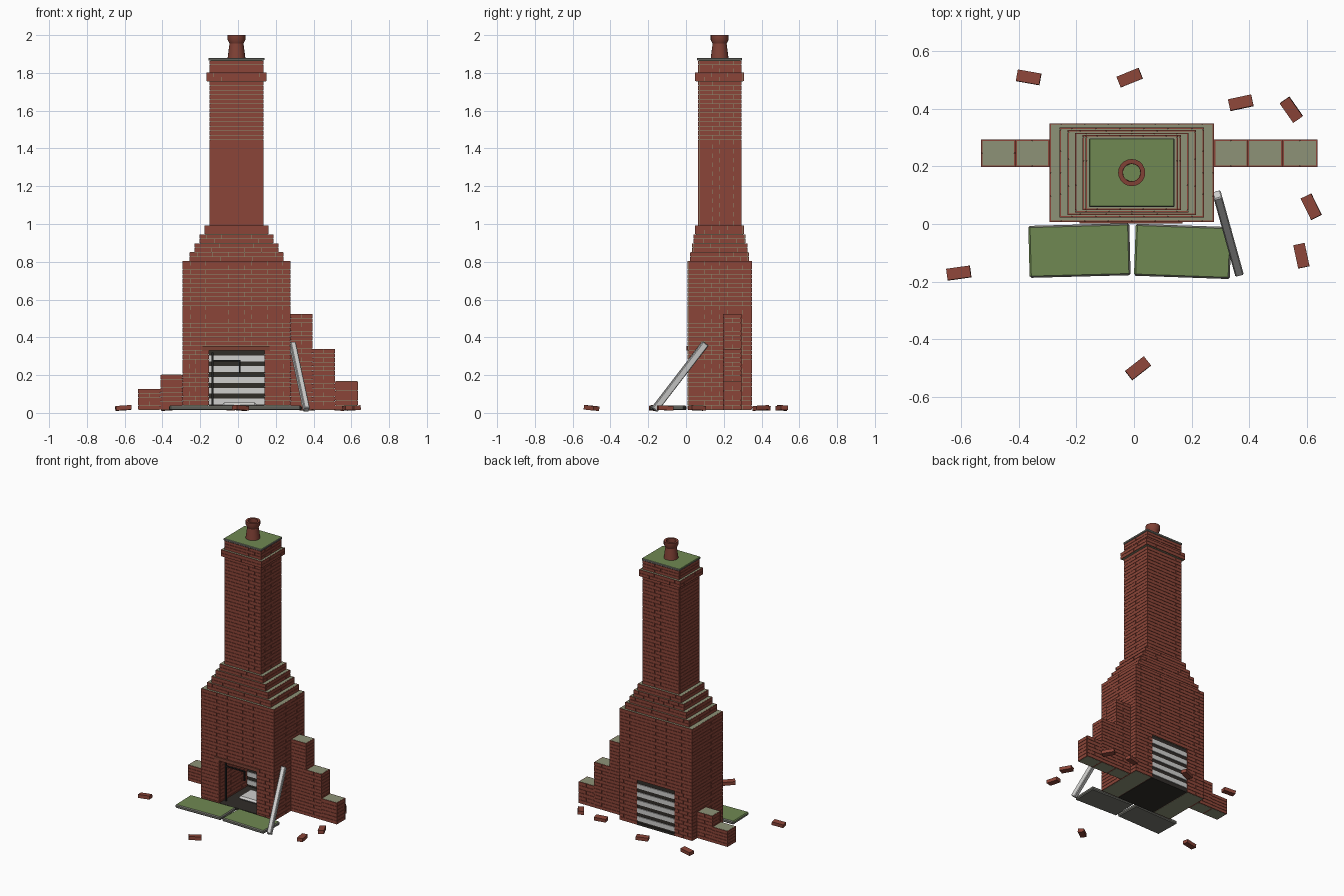
import bpy, math, random
from mathutils import Matrix, Vector

if "Cube" in bpy.data.objects:
    bpy.data.objects.remove(bpy.data.objects["Cube"])

random.seed(4)
CX, CY = -0.008, 0.178


def mat(name, r, g, b):
    m = bpy.data.materials.new(name)
    m.diffuse_color = (r, g, b, 1)
    m.use_nodes = True
    m.node_tree.nodes["Principled BSDF"].inputs["Base Color"].default_value = m.diffuse_color
    return m


BRICK = mat("red_brick", 0.26, 0.06, 0.04)
MORTAR = mat("mossy_mortar", 0.27, 0.29, 0.185)
MOSS = mat("moss_green", 0.16, 0.25, 0.085)
STONE = mat("grey_stone", 0.19, 0.19, 0.165)
SOOT = mat("soot", 0.03, 0.026, 0.022)
WOOD = mat("silvered_timber", 0.62, 0.62, 0.61)
IRON = mat("dark_iron", 0.016, 0.016, 0.016)
RUST = mat("rusty_iron", 0.2, 0.055, 0.035)
POT = mat("terracotta", 0.22, 0.053, 0.036)

QUADS = [(0, 3, 2, 1), (4, 5, 6, 7), (0, 1, 5, 4), (1, 2, 6, 5), (2, 3, 7, 6), (3, 0, 4, 7)]


def mesh_obj(name, verts, faces, *mats):
    me = bpy.data.meshes.new(name)
    me.from_pydata(verts, [], faces)
    for m in mats:
        me.materials.append(m)
    ob = bpy.data.objects.new(name, me)
    bpy.context.collection.objects.link(ob)
    return ob


def add_box(verts, faces, x0, x1, y0, y1, z0, z1):
    n = len(verts)
    for z in (z0, z1):
        verts += [(x0, y0, z), (x1, y0, z), (x1, y1, z), (x0, y1, z)]
    faces += [tuple(n + i for i in q) for q in QUADS]


def box(name, x0, x1, y0, y1, z0, z1, *mats, bevel=0):
    v, f = [], []
    add_box(v, f, x0, x1, y0, y1, z0, z1)
    ob = mesh_obj(name, v, f, *mats)
    if bevel:
        b = ob.modifiers.new("bevel", "BEVEL")
        b.width, b.segments = bevel, 1
    return ob


def runs(a, b, shift):
    """Split a wall length into bricks, half-bonded on alternate courses."""
    n = max(1, round((b - a) / 0.085))
    step = (b - a) / n
    cuts = [a + i * step for i in range(n + 1)]
    if shift:
        cuts = [a] + [c + step / 2 for c in cuts[:-1]] + [b]
    return zip(cuts[:-1], cuts[1:])


def masonry(name, x0, x1, y0, y1, z0, z1):
    """Mortar core with courses of bricks standing slightly proud."""
    p, g, j = 0.005, 0.001, 0.0007
    box(name + "_core", x0 + p, x1 - p, y0 + p, y1 - p, z0, z1, MORTAR)
    n = max(1, round((z1 - z0) / 0.0236))
    h = (z1 - z0) / n
    d = p + 0.002
    v, f = [], []
    for i in range(n):
        a, b = z0 + i * h + g, z0 + (i + 1) * h - g
        for s, e in runs(x0, x1, i % 2):
            s, e = (s if s == x0 else s + j), (e if e == x1 else e - j)
            add_box(v, f, s, e, y0, y0 + d, a, b)
            add_box(v, f, s, e, y1 - d, y1, a, b)
        for s, e in runs(y0 + d, y1 - d, (i + 1) % 2):
            add_box(v, f, x0, x0 + d, s + j, e - j, a, b)
            add_box(v, f, x1 - d, x1, s + j, e - j, a, b)
    mesh_obj(name + "_bricks", v, f, BRICK)


def centred(name, hx, hy, z0, z1):
    masonry(name, CX - hx, CX + hx, CY - hy, CY + hy, z0, z1)


def moss_top(ob):
    for poly in ob.data.polygons:
        if poly.normal.z > 0.9:
            poly.material_index = 1


# Breast: two piers with a firebox between them, solid above
masonry("left_pier", -0.293, -0.153, 0.007, 0.349, 0.016, 0.332)
masonry("right_pier", 0.14, 0.277, 0.007, 0.349, 0.016, 0.332)
centred("breast", 0.285, 0.171, 0.332, 0.804)

# Stepped shoulders, stack and collar
for i, (hx, hy) in enumerate([(0.25, 0.156), (0.222, 0.147), (0.196, 0.138), (0.17, 0.13)]):
    centred(f"shoulder_{i + 1}", hx, hy, 0.804 + i * 0.047, 0.804 + (i + 1) * 0.047)
centred("stack", 0.143, 0.115, 0.992, 1.755)
centred("collar", 0.16, 0.13, 1.755, 1.802)
centred("stack_top", 0.143, 0.115, 1.802, 1.865)
moss_top(box("cap_slab", CX - 0.148, CX + 0.148, CY - 0.119, CY + 0.119, 1.865, 1.88,
             STONE, MOSS, bevel=0.003))

# Chimney pot: lathed open tube
prof = [(0.03, 1.879), (0.047, 1.879), (0.043, 1.91), (0.037, 1.955),
        (0.047, 1.975), (0.047, 2.0), (0.031, 2.0)]
N, K = 20, len(prof)
pv = [(CX + r * math.cos(2 * math.pi * i / N), CY + r * math.sin(2 * math.pi * i / N), z)
      for i in range(N) for r, z in prof]
pf = [(i * K + k, (i + 1) % N * K + k, (i + 1) % N * K + (k + 1) % K, i * K + (k + 1) % K)
      for i in range(N) for k in range(K)]
pot = mesh_obj("chimney_pot", pv, pf, POT)
bpy.context.view_layer.objects.active = pot
pot.select_set(True)
bpy.ops.object.shade_smooth_by_angle(angle=math.radians(30))

# Firebox: floor, sooty back with pale slats, ash, lintel
box("firebox_floor", -0.153, 0.14, 0.01, 0.345, 0.014, 0.03, SOOT)
box("firebox_back", -0.153, 0.14, 0.325, 0.34, 0.03, 0.332, SOOT)
for i in range(5):
    z = 0.045 + i * 0.057
    box(f"back_slat_{i + 1}", -0.153, 0.14, 0.32, 0.346, z, z + 0.031, WOOD)
box("ash_bed", -0.085, 0.1, 0.12, 0.26, 0.03, 0.055, WOOD, bevel=0.012)
box("lintel", -0.188, 0.168, 0.002, 0.03, 0.331, 0.354, RUST)

# Iron pot crane
box("crane_post", -0.139, -0.131, 0.056, 0.064, 0.03, 0.32, IRON)
box("crane_arm", -0.139, 0.012, 0.056, 0.064, 0.272, 0.28, IRON)
box("crane_hook", 0.005, 0.012, 0.056, 0.064, 0.21, 0.274, IRON)

# Broken garden walls stepping down on both sides
for i, (x0, x1, z) in enumerate([(-0.53, -0.411, 0.127), (-0.411, -0.293, 0.202),
                                 (0.277, 0.394, 0.524), (0.394, 0.514, 0.338), (0.514, 0.635, 0.168)]):
    masonry(f"side_wall_{i + 1}", x0, x1, 0.197, 0.293, 0.016, z)

# Hearth slabs
for name, x, y, hx, hy, ang in [("hearth_slab_left", -0.189, -0.092, 0.175, 0.09, 1.5),
                                ("hearth_slab_right", 0.169, -0.095, 0.166, 0.09, -2)]:
    ob = box(name, -hx, hx, -hy, hy, 0.014, 0.038, STONE, MOSS, bevel=0.006)
    moss_top(ob)
    ob.location = (x, y, 0)
    ob.rotation_euler.z = math.radians(ang)

# Fallen bricks
for i, (x, y, a) in enumerate([(-0.365, 0.508, -10), (-0.015, 0.507, 22), (0.37, 0.42, 12),
                               (0.545, 0.396, -55), (0.614, 0.06, -64), (0.58, -0.11, -78),
                               (-0.607, -0.17, 8), (0.014, -0.5, 38)]):
    ob = box(f"fallen_brick_{i + 1}", -0.041, 0.041, -0.02, 0.02, -0.012, 0.012, BRICK)
    ob.location = (x, y, 0.026)
    ob.rotation_euler = (random.uniform(-.1, .1), random.uniform(-.08, .08), math.radians(a))

# Timber leaning against the breast
lo, hi = Vector((0.363, -0.168, 0.016)), Vector((0.288, 0.102, 0.367))
d = hi - lo
beam = box("leaning_timber", -0.015, 0.015, -0.018, 0.018, 0, d.length, WOOD, bevel=0.004)
side = Vector((0, 0, 1)).cross(d).normalized()
zax = d.normalized()
rot = Matrix((side, zax.cross(side), zax)).transposed()
beam.matrix_world = Matrix.Translation(lo) @ rot.to_4x4()
